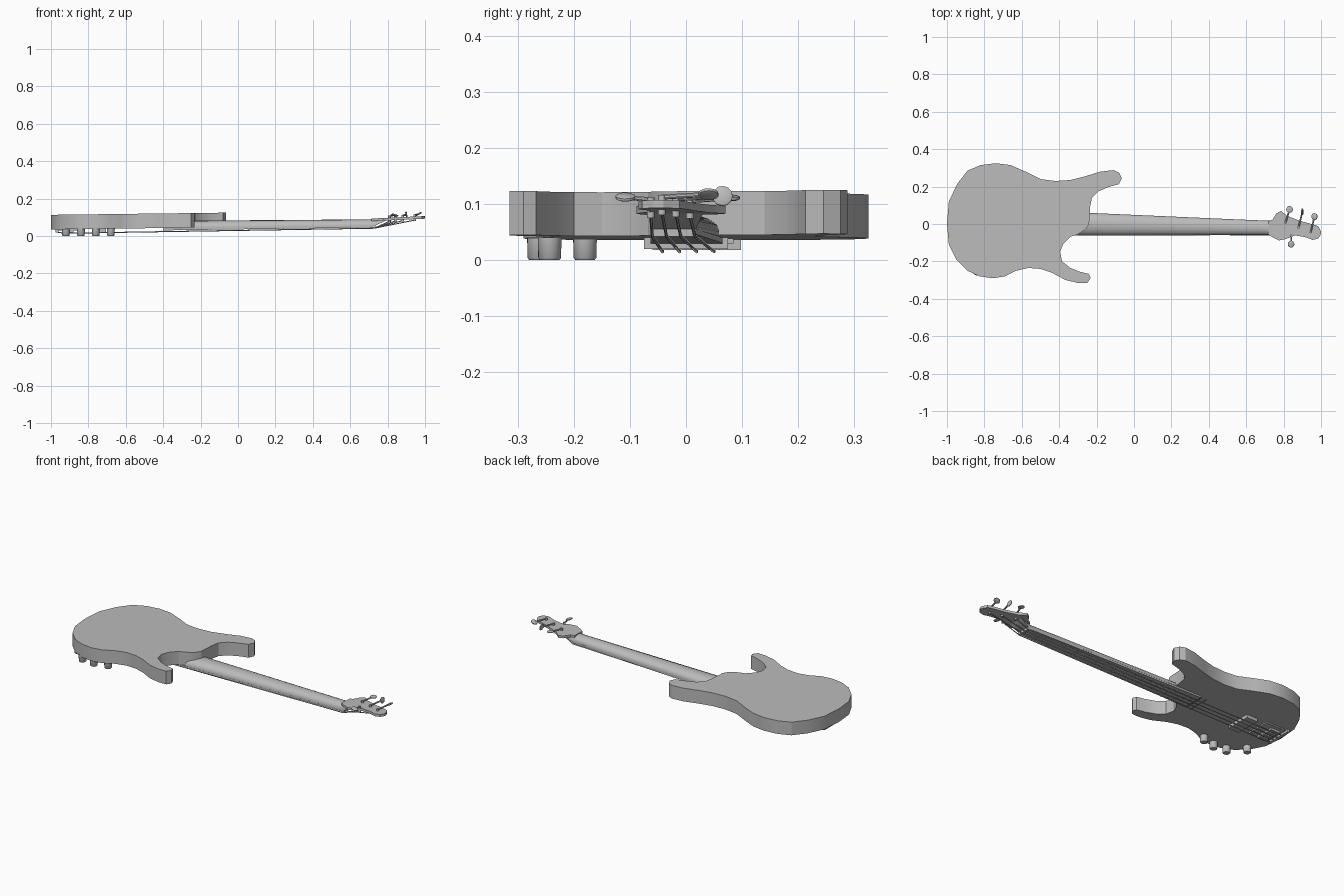
import bpy, bmesh, math
from mathutils import Vector

if "Cube" in bpy.data.objects:
    bpy.data.objects.remove(bpy.data.objects["Cube"])

grey = bpy.data.materials.new("plain_grey")
grey.diffuse_color = (0.5, 0.5, 0.5, 1)
grey.use_nodes = True
grey.node_tree.nodes["Principled BSDF"].inputs["Base Color"].default_value = grey.diffuse_color


def finish(name, bm, smooth=None):
    bmesh.ops.recalc_face_normals(bm, faces=bm.faces)
    me = bpy.data.meshes.new(name)
    bm.to_mesh(me)
    bm.free()
    me.materials.append(grey)
    ob = bpy.data.objects.new(name, me)
    bpy.context.collection.objects.link(ob)
    if smooth:
        bpy.ops.object.select_all(action='DESELECT')
        ob.select_set(True)
        bpy.context.view_layer.objects.active = ob
        bpy.ops.object.shade_smooth_by_angle(angle=math.radians(smooth))
    return ob


def loft(name, rings, smooth=None):
    """Skin a row of equal-length rings and cap both ends."""
    bm = bmesh.new()
    vs = [[bm.verts.new(p) for p in r] for r in rings]
    n = len(vs[0])
    for a, b in zip(vs, vs[1:]):
        for i in range(n):
            j = (i + 1) % n
            bm.faces.new((a[i], a[j], b[j], b[i]))
    bm.faces.new(vs[0])
    bm.faces.new(vs[-1])
    return finish(name, bm, smooth)


def slab(name, outline, bottom, top, slope):
    """Flat plate whose height rises along x."""
    return loft(name, [[(x, y, z + slope * x) for x, y in outline]
                       for z in (bottom, top)], 25)


def box(name, x0, x1, y0, y1, z0, z1):
    return loft(name, [[(x0, y0, z), (x1, y0, z), (x1, y1, z), (x0, y1, z)]
                       for z in (z0, z1)])


def rod(name, points, radius, sides=8):
    """Round bar through points, with one radius or one per point."""
    pts = [Vector(p) for p in points]
    radii = radius if isinstance(radius, (list, tuple)) else [radius] * len(pts)
    rings = []
    for i, p in enumerate(pts):
        d = (pts[min(i + 1, len(pts) - 1)] - pts[max(i - 1, 0)]).normalized()
        u = d.cross(Vector((0.3, 0.5, 0.8))).normalized()
        v = d.cross(u)
        rings.append([p + r * (u * math.cos(a) + v * math.sin(a)) for r in [radii[i]]
                      for a in [2 * math.pi * k / sides for k in range(sides)]])
    return loft(name, rings, 40)


# Body with two horns
body = [(-1, 0), (-.99, .12), (-.945, .215), (-.89, .285), (-.82, .315), (-.74, .325),
        (-.66, .315), (-.58, .28), (-.50, .24), (-.42, .23), (-.34, .235), (-.26, .255),
        (-.18, .28), (-.11, .288), (-.08, .275), (-.065, .245), (-.08, .213), (-.13, .20),
        (-.19, .175), (-.225, .14), (-.235, .09), (-.24, 0), (-.26, -.03), (-.30, -.055),
        (-.34, -.068), (-.38, -.11), (-.395, -.15), (-.385, -.20), (-.34, -.235),
        (-.29, -.255), (-.24, -.267), (-.232, -.29), (-.25, -.315), (-.30, -.315),
        (-.365, -.30), (-.44, -.26), (-.50, -.24), (-.565, -.235), (-.63, -.25),
        (-.69, -.28), (-.755, -.29), (-.825, -.28), (-.89, -.25), (-.95, -.19), (-.99, -.11)]
slab("body", body, .048, .126, .0125)


# Neck: flat front, rounded back, ending in a thin throat at the headstock
def neck_ring(x, y0, y1, front, side, back):
    c, h = (y0 + y1) / 2, (y1 - y0) / 2
    arc = [(x, c + h * math.cos(a), side + (back - side) * math.sin(a))
           for a in [math.pi * k / 8 for k in range(9)]]
    return [(x, y1, front)] + arc + [(x, y0, front)]


loft("neck", [neck_ring(-.30, -.062, .062, .042, .050, .082),
              neck_ring(.70, -.059, .018, .054, .060, .089),
              neck_ring(.735, -.060, .018, .056, .064, .092),
              neck_ring(.79, -.066, .030, .083, .085, .096)], 30)

# Fretboard, frets and nut
board = [(-.40, -.063), (.73, -.059), (.73, .017), (-.40, .065)]
slab("fretboard", board, .036, .046, .014)
for i in range(21):
    x = .73 - 1.66 * (1 - 2 ** (-(i + 1) / 12))
    t = (.73 - x) / 1.13
    z = .036 + .014 * x
    box("fret", x - .002, x + .002, -.059 - .004 * t, .017 + .047 * t, z - .001, z + .001)
box("nut", .722, .735, -.060, .018, .042, .058)

# Headstock
head = [(.715, -.055), (.74, -.07), (.775, -.088), (.81, -.081), (.86, -.061), (.915, -.07),
        (.955, -.085), (.985, -.078), (.998, -.058), (1.0, -.04), (.985, -.012), (.95, 0),
        (.89, .016), (.82, .043), (.785, .07), (.76, .055), (.74, .022), (.72, .016)]
slab("headstock", head, .046, .060, .047)

# Tuners: post, shaft and flat key, each (post x, post y, key x, key y, key angle)
tuners = [(.84, -.063, .84, -.108, .3), (.945, -.043, .965, .040, -.5),
          (.88, -.018, .90, .065, 1.4), (.81, .007, .832, .078, .1)]
for px, py, kx, ky, tilt in tuners:
    z = .062 + .047 * px
    rod("tuner_post", [(px, py, z - .026), (px, py, z + .010)], .007, 10)
    rod("tuner_shaft", [(px, py, z + .006), (kx, ky, z + .011)], .0045)
    side = Vector((math.sin(tilt), 0, math.cos(tilt))) * .0045
    k = Vector((kx, ky, z + .011))
    rod("tuner_key", [k - side, k - side * .5, k + side * .5, k + side],
        [.013, .018, .018, .013], 12)

# Strings from post over nut to bridge
for i, (px, py, *_) in enumerate(tuners):
    t = i / 3
    rod("string", [(px, py, .041 + .047 * px), (.728, -.060 + .076 * t, .042),
                   (-.93, -.042 + .092 * t, .015), (-.97, -.042 + .092 * t, .022)], .0028, 6)

# Pickup, bridge plate, saddles and tailpiece
box("pickup", -.775, -.705, -.075, .075, .020, .042)
box("bridge_plate", -.975, -.83, -.060, .085, .030, .040)
box("bridge_lip", -.975, -.96, -.060, .098, .018, .040)
for i in range(4):
    y = -.042 + .092 * i / 3
    box("saddle", -.94, -.88, y - .011, y + .011, .018, .031)

# Control knobs
for x, y in [(-.68, -.243), (-.76, -.262), (-.84, -.253), (-.92, -.180)]:
    rod("control_knob", [(x, y, .045), (x, y, .004), (x, y, 0)], [.0215, .0205, .017], 16)
